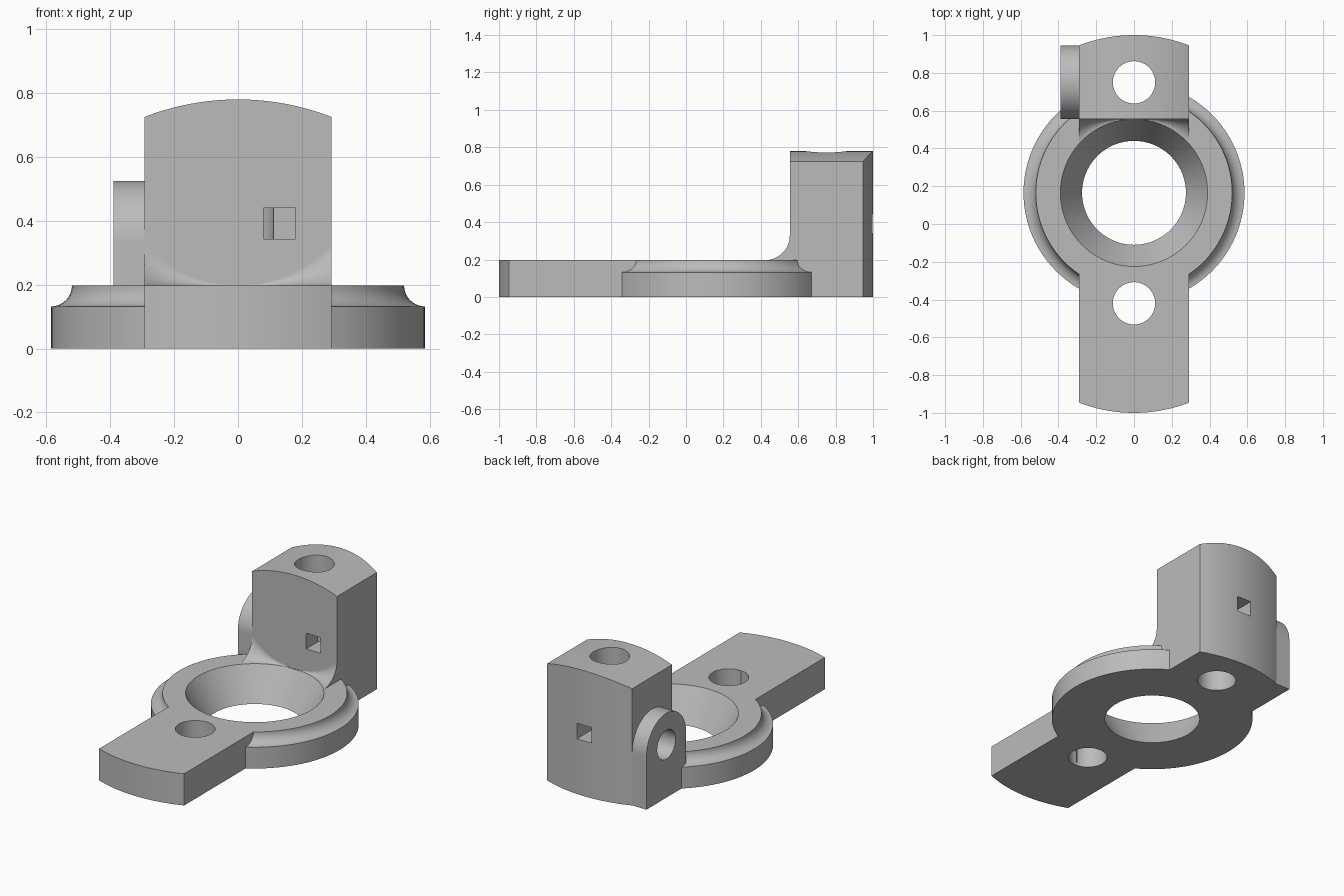
import bpy, bmesh
from math import sin, cos, pi, sqrt, asin

if "Cube" in bpy.data.objects:
    bpy.data.objects.remove(bpy.data.objects["Cube"])

HALF = 0.292      # half width of the bar and tower
RING_Y = 0.165    # centre of the ring
PIN_Y = 0.75      # centre of the tower holes
FACE_Y = 0.555    # front face of the tower
TOP = 0.197       # top of the base
CROWN = 0.808     # radius of the bar ends and tower top
MOUTH = 0.39      # top radius of the tapered bore
AXES = {"x": lambda a, b, t: (t, a, b),
        "y": lambda a, b, t: (a, t, b),
        "z": lambda a, b, t: (a, b, t)}


def loft(name, sections):
    """Solid through equally long loops of points, capped at both ends."""
    bm = bmesh.new()
    loops = [[bm.verts.new(p) for p in s] for s in sections]
    n = len(loops[0])
    for low, high in zip(loops, loops[1:]):
        for i in range(n):
            j = (i + 1) % n
            bm.faces.new((low[i], low[j], high[j], high[i]))
    bm.faces.new(loops[0][::-1])
    bm.faces.new(loops[-1])
    bmesh.ops.recalc_face_normals(bm, faces=bm.faces)
    mesh = bpy.data.meshes.new(name)
    bm.to_mesh(mesh)
    bm.free()
    obj = bpy.data.objects.new(name, mesh)
    bpy.context.collection.objects.link(obj)
    return obj


def prism(name, pts, axis, lo, hi):
    return loft(name, [[AXES[axis](a, b, t) for a, b in pts] for t in (lo, hi)])


def arc(cx, cy, r, start, end, n):
    return [(cx + r * cos(start + (end - start) * i / n),
             cy + r * sin(start + (end - start) * i / n)) for i in range(n + 1)]


def circle(cx, cy, r, n=64):
    return arc(cx, cy, r, 0, 2 * pi, n)[:-1]


def turned(name, profile, n=96):
    """Stack of circles about the ring axis, from (radius, height) pairs."""
    return loft(name, [[(x, y, z) for x, y in circle(0, RING_Y, r, n)]
                       for r, z in profile])


def box(x0, x1, y0, y1):
    return [(x0, y0), (x1, y0), (x1, y1), (x0, y1)]


def combine(body, tool, operation):
    mod = body.modifiers.new(operation.lower(), "BOOLEAN")
    mod.operation, mod.solver, mod.object = operation, "EXACT", tool
    bpy.context.view_layer.objects.active = body
    bpy.ops.object.modifier_apply(modifier=mod.name)
    bpy.data.objects.remove(tool)


# Flat bar with crowned ends
half_angle = asin(HALF / CROWN)
crown = arc(0, 1 - CROWN, CROWN, pi / 2 - half_angle, pi / 2 + half_angle, 24)
body = prism("bracket_body", crown + [(-x, -y) for x, y in crown], "z", 0, TOP)

# Ring with a coved rim
cove = arc(0.585, TOP, 0.065, 1.5 * pi, pi, 10)
combine(body, turned("ring", [(0.585, 0)] + cove), "UNION")

# Tapered bore, continued just past both faces
slope = (MOUTH - 0.275) / TOP
combine(body, turned("bore", [(0.275 - slope * 0.05, -0.05),
                              (MOUTH + slope * 0.05, TOP + 0.05)]), "DIFFERENCE")

# Tower with a crowned back and a crowned top
tower = prism("tower", crown + [(-HALF, FACE_Y), (HALF, FACE_Y)], "z", 0, 0.9)
top_arc = arc(0, 0.78 - CROWN, CROWN, pi / 2 - half_angle, pi / 2 + half_angle, 24)
top_shape = [(0.5, top_arc[0][1])] + top_arc + [(-0.5, top_arc[-1][1]), (-0.5, -0.1), (0.5, -0.1)]
combine(tower, prism("tower_top", top_shape, "y", 0.3, 1.2), "INTERSECT")
combine(body, tower, "UNION")

# Fillet at the tower foot, as wide as the ledge beside the bore
sections = []
for i in range(41):
    x = HALF * (i / 20 - 1)
    r = max(0.003, FACE_Y - RING_Y - sqrt(MOUTH ** 2 - x * x))
    curve = arc(FACE_Y - r, TOP + r, r, 0, -pi / 2, 10)
    outline = [(FACE_Y + 0.02, TOP + r)] + curve + [(FACE_Y - r, TOP - 0.01),
                                                   (FACE_Y + 0.02, TOP - 0.01)]
    sections.append([(x, y, z) for y, z in outline])
combine(body, loft("fillet", sections), "UNION")

# Round-topped ear on the tower side
ear = arc(PIN_Y, 0.33, 0.195, 0, pi, 32) + [(PIN_Y - 0.195, 0), (PIN_Y + 0.195, 0)]
combine(body, prism("ear", ear, "x", -0.39, -HALF + 0.02), "UNION")

# Upright holes, ear hole and square slots
for y in (PIN_Y, -0.42):
    combine(body, prism("pin_hole", circle(0, y, 0.112), "z", -0.1, 1), "DIFFERENCE")
combine(body, prism("ear_hole", circle(PIN_Y, 0.33, 0.09, 40), "x", -0.5, 0), "DIFFERENCE")
combine(body, prism("front_slot", box(0.08, 0.18, 0.343, 0.44), "y", 0.4, 0.76), "DIFFERENCE")
combine(body, prism("back_slot", box(-0.05, 0.05, 0.343, 0.44), "y", PIN_Y, 1.2), "DIFFERENCE")

# Plain grey finish, smooth curves and crisp edges
grey = bpy.data.materials.new("plain_grey")
grey.use_nodes = True
colour = (0.5, 0.5, 0.5, 1)
grey.diffuse_color = colour
grey.node_tree.nodes["Principled BSDF"].inputs["Base Color"].default_value = colour
body.data.materials.clear()
body.data.materials.append(grey)
for face in body.data.polygons:
    face.material_index = 0
bpy.ops.object.select_all(action="DESELECT")
body.select_set(True)
bpy.context.view_layer.objects.active = body
bpy.ops.object.shade_smooth_by_angle(angle=pi / 7)
weighted = body.modifiers.new("weighted_normals", "WEIGHTED_NORMAL")
weighted.keep_sharp = True
